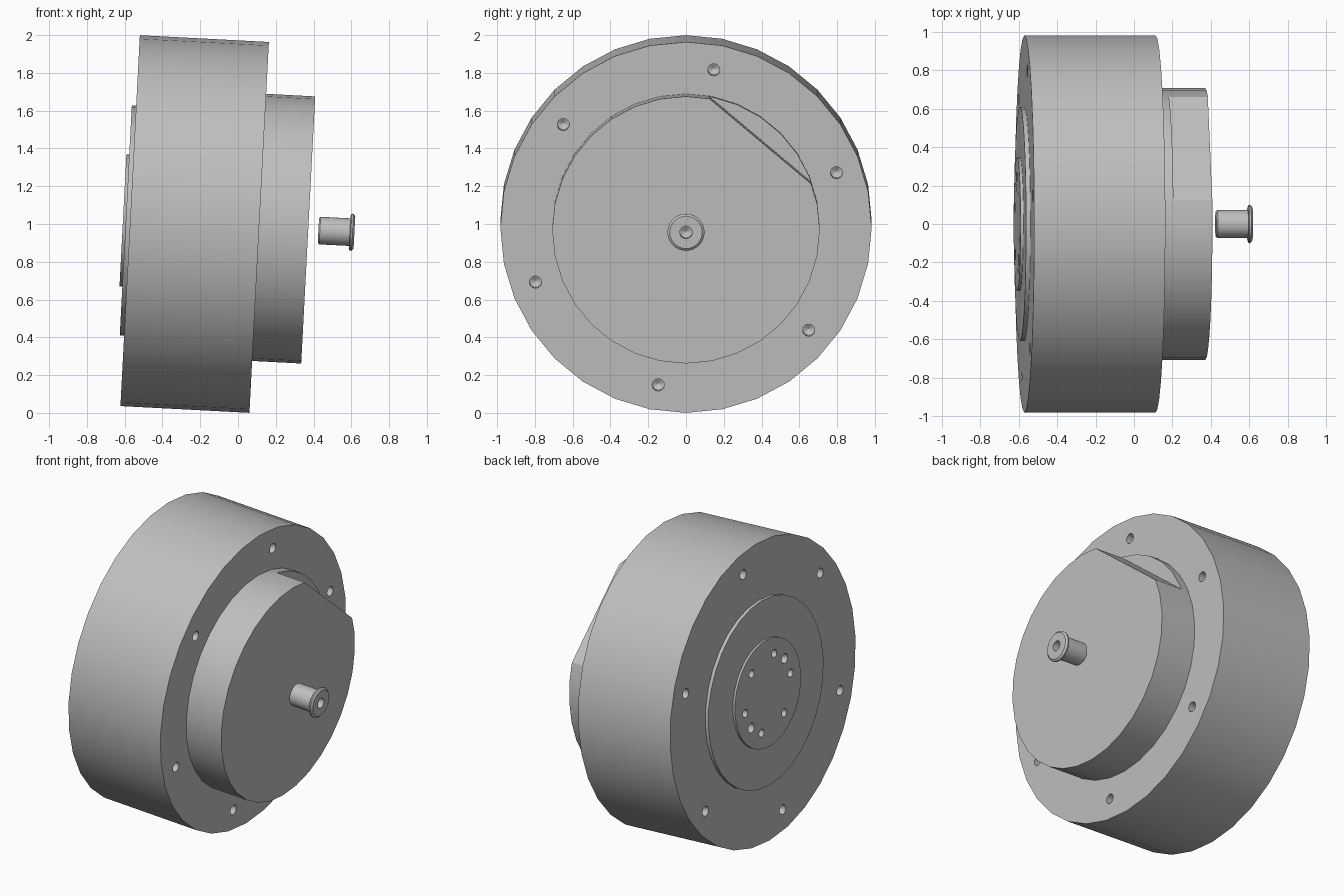
import bpy, bmesh, math
from mathutils import Matrix, Vector

cube = bpy.data.objects.get("Cube")
if cube:
    bpy.data.objects.remove(cube, do_unlink=True)

# Shared tilted frame: local +x is the shaft axis, origin on the housing's shaft-side face
FRAME = Matrix.Translation((0.112, 0, 0.982)) @ Matrix.Rotation(math.radians(3), 4, 'Y')
REAR = -0.722

metal = bpy.data.materials.new("grey_metal")
metal.use_nodes = True
metal.diffuse_color = (0.52, 0.52, 0.52, 1)
bsdf = next(n for n in metal.node_tree.nodes if n.type == 'BSDF_PRINCIPLED')
bsdf.inputs["Base Color"].default_value = (0.52, 0.52, 0.52, 1)


def lathe(bm, profile, segs, y=0.0, z=0.0):
    """Revolve (x, radius) points around the local x axis and cap both ends."""
    rings = []
    for x, r in profile:
        angles = [math.tau * i / segs for i in range(segs)]
        rings.append([bm.verts.new((x, y + r * math.cos(a), z + r * math.sin(a)))
                      for a in angles])
    for lo, hi in zip(rings, rings[1:]):
        for i in range(segs):
            j = (i + 1) % segs
            bm.faces.new((lo[i], lo[j], hi[j], hi[i]))
    bm.faces.new(rings[0])
    bm.faces.new(rings[-1])


def make_object(name, bm):
    bmesh.ops.recalc_face_normals(bm, faces=bm.faces)
    mesh = bpy.data.meshes.new(name)
    bm.to_mesh(mesh)
    bm.free()
    mesh.materials.append(metal)
    obj = bpy.data.objects.new(name, mesh)
    bpy.context.collection.objects.link(obj)
    obj.matrix_world = FRAME
    return obj


def turned_part(name, profile, segs=32):
    bm = bmesh.new()
    lathe(bm, profile, segs)
    return make_object(name, bm)


def select_only(obj):
    bpy.ops.object.select_all(action='DESELECT')
    obj.select_set(True)
    bpy.context.view_layer.objects.active = obj


def cut(obj, cutter):
    cutter.hide_render = True
    mod = obj.modifiers.new("cut", 'BOOLEAN')
    mod.operation = 'DIFFERENCE'
    mod.solver = 'EXACT'
    mod.object = cutter
    bpy.context.view_layer.update()
    select_only(obj)
    bpy.ops.object.modifier_apply(modifier=mod.name)
    bpy.data.objects.remove(cutter, do_unlink=True)


def drill(bm, face_x, inward, circle_radius, degrees, radius, depth):
    """Blind drilled hole with a conical tip."""
    a = math.radians(degrees)
    profile = [(face_x - inward * 0.02, radius), (face_x + inward * depth, radius),
               (face_x + inward * (depth + radius * 0.6), 0.002)]
    lathe(bm, profile, 16, circle_radius * math.cos(a), circle_radius * math.sin(a))


# Housing drum with two shallow raised steps on its rear face
housing = turned_part("housing", [
    (REAR, 0.35), (-0.707, 0.35), (-0.707, 0.61), (-0.684, 0.61),
    (-0.684, 0.983), (0, 0.983)])

# Mounting holes on both faces and the hole pattern on the rear hub
bm = bmesh.new()
for k in range(6):
    drill(bm, 0, -1, 0.848, 20 + 60 * k, 0.032, 0.1)
    drill(bm, -0.684, 1, 0.848, 20 + 60 * k, 0.032, 0.1)
for side in (140, 320):
    drill(bm, REAR, 1, 0.247, side, 0.032, 0.08)
    for offset in (-30, 30, 90):
        drill(bm, REAR, 1, 0.247, side + offset, 0.026, 0.08)
cut(housing, make_object("hole_cutter", bm))

# Front boss with a flat milled on one side, leaving a thin rim at its base
boss = turned_part("front_boss", [(-0.01, 0.708), (0.26, 0.708)])
bm = bmesh.new()
bmesh.ops.create_cube(bm, size=1)
bmesh.ops.translate(bm, verts=bm.verts, vec=Vector((0.557, 0.613 + 0.5, 0)))
for v in bm.verts:
    v.co.z *= 2
bmesh.ops.rotate(bm, verts=bm.verts, matrix=Matrix.Rotation(math.radians(50), 3, 'X'))
cut(boss, make_object("flat_cutter", bm))

# Flanged shaft pin with a centre hole, standing clear of the boss
pin = turned_part("shaft_pin", [
    (0.314, 0.064), (0.322, 0.073), (0.481, 0.073), (0.481, 0.092), (0.486, 0.098),
    (0.495, 0.098), (0.505, 0.086), (0.505, 0.033), (0.43, 0.033), (0.41, 0.002)])

for part in (housing, boss, pin):
    select_only(part)
    bpy.ops.object.shade_smooth_by_angle(angle=math.radians(25))
